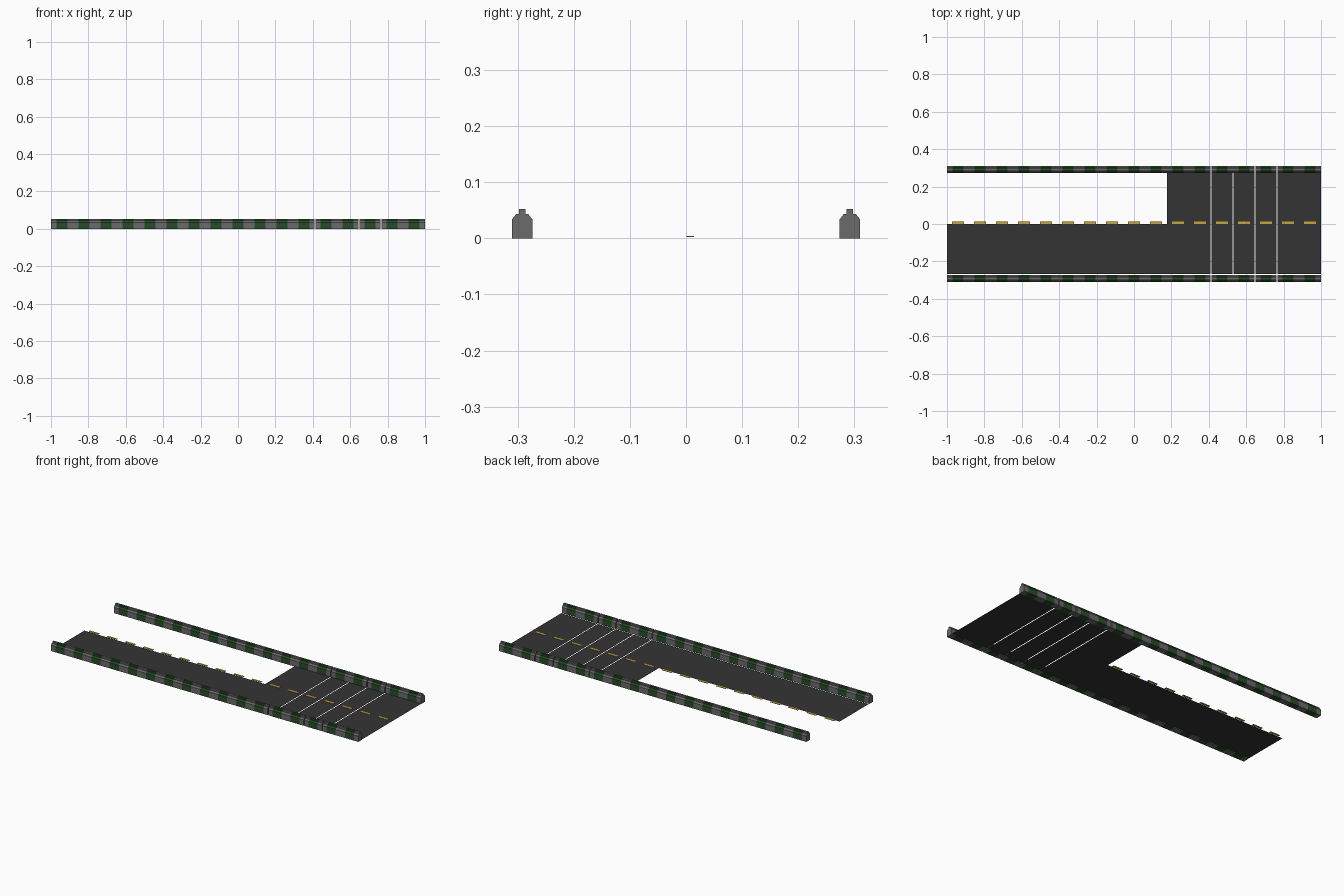
import bpy, bmesh

if "Cube" in bpy.data.objects:
    bpy.data.objects.remove(bpy.data.objects["Cube"])

TILES = 17
PITCH = 2.0 / TILES
GAP = 0.0025  # half width of the open joints


def material(name, rgb):
    m = bpy.data.materials.new(name)
    m.diffuse_color = (*rgb, 1)
    m.use_nodes = True
    m.node_tree.nodes["Principled BSDF"].inputs["Base Color"].default_value = m.diffuse_color
    return m


ASPHALT = material("asphalt", (0.034, 0.034, 0.034))
CONCRETE = material("concrete grey", (0.15, 0.145, 0.15))
GREEN = material("dark green", (0.022, 0.07, 0.022))
YELLOW = material("lane yellow", (0.55, 0.38, 0.05))


def tx(i):
    return -1 + i * PITCH


def finish(bm, name, mats):
    me = bpy.data.meshes.new(name)
    bm.to_mesh(me)
    bm.free()
    for m in mats:
        me.materials.append(m)
    ob = bpy.data.objects.new(name, me)
    bpy.context.collection.objects.link(ob)
    return ob


def run_ends(a, b):
    """x range of tiles a..b, shortened at open joints"""
    return (tx(a) + (GAP if a >= 12 else 0), tx(b) - (GAP if 12 <= b < TILES else 0))


# Road: half width on the left, full width on the right, with open joints
bm = bmesh.new()
for a, b, y1 in [(0, 10, 0.0), (10, 12, 0.275), (12, 13, 0.275),
                 (13, 14, 0.275), (14, 15, 0.275), (15, 17, 0.275)]:
    x0, x1 = run_ends(a, b)
    bm.faces.new([bm.verts.new((x, y, 0.0015)) for x, y in
                  [(x0, -0.268), (x1, -0.268), (x1, y1), (x0, y1)]])
finish(bm, "road_surface", [ASPHALT])

# Centre line dashes
bm = bmesh.new()
for i in range(TILES):
    c = tx(i + 0.5)
    ret = bmesh.ops.create_cube(bm, size=1)
    bmesh.ops.scale(bm, vec=(0.062, 0.013, 0.002), verts=ret["verts"])
    bmesh.ops.translate(bm, vec=(c, 0.0075, 0.003), verts=ret["verts"])
finish(bm, "lane_dashes", [YELLOW])

# Barrier cross-section, as offsets from the barrier's centre line
HALF = [(0.018, 0.0), (0.018, 0.034), (0.011, 0.043), (0.006, 0.043), (0.006, 0.052)]
PROFILE = HALF + [(-y, z) for y, z in reversed(HALF)]


def barrier(name, yc):
    bm = bmesh.new()
    n = len(PROFILE)
    for a, b in [(0, 12), (12, 14), (14, 15), (15, 17)]:
        x0, x1 = run_ends(a, b)
        # stations bounding the alternating grey and green bands
        xs = [x0] + [tx(i + f) for i in range(a, b) for f in (0.25, 0.75)] + [x1]
        rings = [[bm.verts.new((x, yc + y, z)) for y, z in PROFILE] for x in xs]
        for s in range(len(xs) - 1):
            for k in range(n):
                j = (k + 1) % n
                f = bm.faces.new((rings[s][k], rings[s][j], rings[s + 1][j], rings[s + 1][k]))
                f.material_index = s % 2
        bm.faces.new(rings[0])
        bm.faces.new(rings[-1])
    bmesh.ops.recalc_face_normals(bm, faces=bm.faces)
    finish(bm, name, [CONCRETE, GREEN])


barrier("front_barrier", -0.292)
barrier("back_barrier", 0.292)
